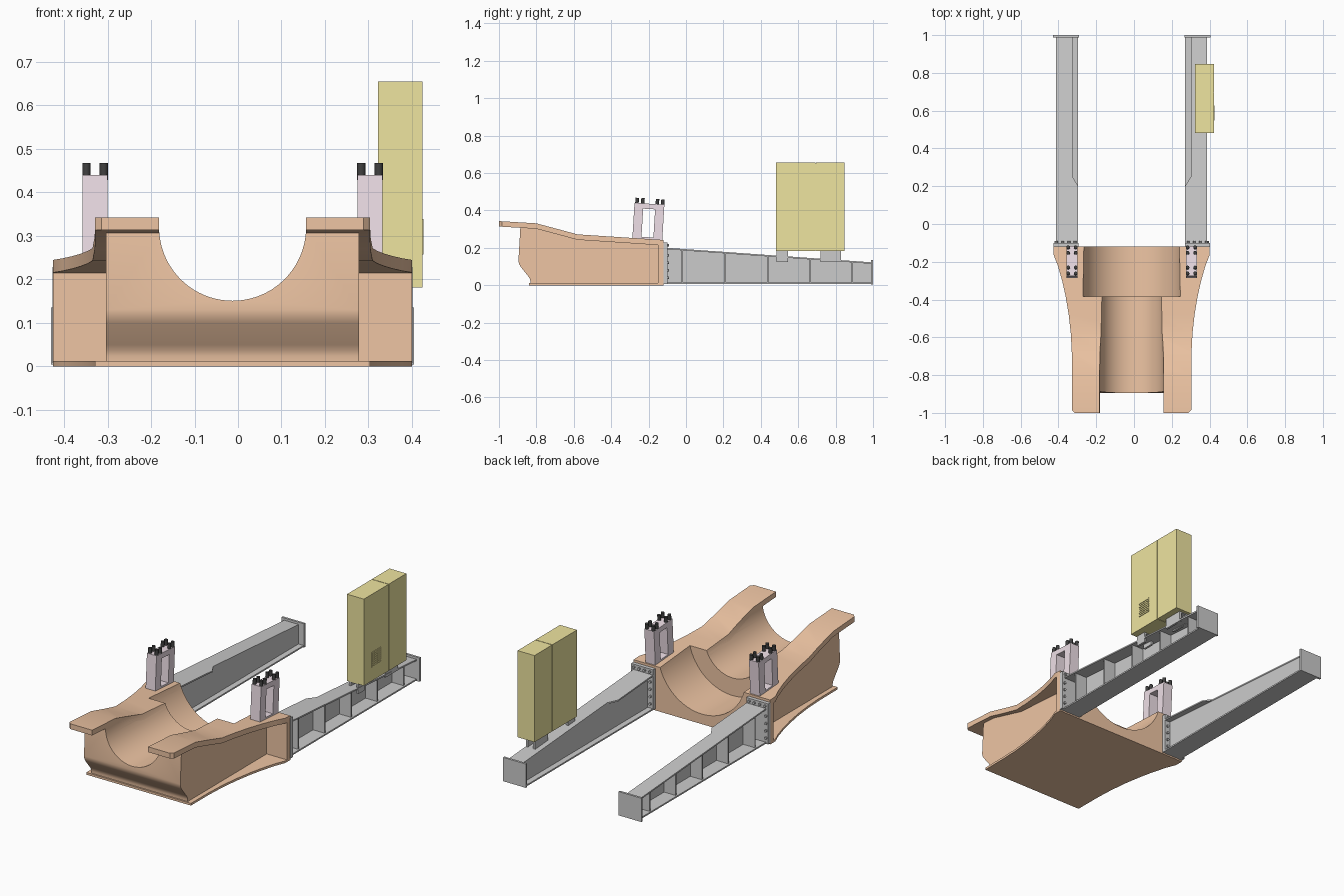
import bpy, bmesh
from math import sin, cos, pi, radians
from mathutils import Matrix, Vector

if "Cube" in bpy.data.objects:
    bpy.data.objects.remove(bpy.data.objects["Cube"])

CX = -0.0125  # symmetry plane of casting and beams


def material(name, rgb):
    m = bpy.data.materials.new(name)
    m.diffuse_color = (*rgb, 1)
    m.use_nodes = True
    m.node_tree.nodes["Principled BSDF"].inputs["Base Color"].default_value = m.diffuse_color
    return m


ORANGE = material("orange_paint", (0.86, 0.56, 0.37))
YELLOW = material("yellow_paint", (0.86, 0.78, 0.35))
PINK = material("pink_paint", (0.86, 0.74, 0.80))
BLACK = material("black_steel", (0.05, 0.05, 0.05))


def loft(bm, rings):
    """Solid through rings of points, closed at both ends."""
    vs = [[bm.verts.new(p) for p in r] for r in rings]
    n = len(vs[0])
    for a, b in zip(vs, vs[1:]):
        for i in range(n):
            bm.faces.new((a[i], a[(i + 1) % n], b[(i + 1) % n], b[i]))
    bm.faces.new(vs[0])
    bm.faces.new(vs[-1][::-1])


def strip(bm, sections):
    """Solid along y from (y, x0, x1, z0, z1) sections."""
    loft(bm, [[(a, y, c), (b, y, c), (b, y, d), (a, y, d)] for y, a, b, c, d in sections])


def box(bm, x0, x1, y0, y1, z0, z1):
    strip(bm, [(y0, x0, x1, z0, z1), (y1, x0, x1, z0, z1)])


def rod(bm, base, axis, r, length, n=14):
    u = Vector((1, 0, 0))
    v = Vector(axis).cross(u)
    ring = [Vector(base) + r * (cos(2 * pi * i / n) * u + sin(2 * pi * i / n) * v) for i in range(n)]
    loft(bm, [ring, [p + Vector(axis) * length for p in ring]])


def finish(bm, name, mat=None):
    bmesh.ops.recalc_face_normals(bm, faces=bm.faces)
    me = bpy.data.meshes.new(name)
    bm.to_mesh(me)
    bm.free()
    ob = bpy.data.objects.new(name, me)
    bpy.context.collection.objects.link(ob)
    if mat:
        me.materials.append(mat)
    return ob


def activate(ob):
    bpy.ops.object.select_all(action='DESELECT')
    ob.select_set(True)
    bpy.context.view_layer.objects.active = ob


def smooth(ob):
    activate(ob)
    bpy.ops.object.shade_smooth_by_angle(angle=radians(32))


def interp(table, t):
    for (a, p), (b, q) in zip(table, table[1:]):
        if t <= b:
            return p + (q - p) * (t - a) / (b - a)
    return table[-1][1]


# Cradle casting: half width and top height along y
WIDTH = [(-1, .301), (-.985, .316), (-.8, .316), (-.68, .317), (-.58, .322), (-.48, .333), (-.38, .35),
         (-.3, .368), (-.22, .391), (-.165, .4125), (-.12, .4125)]
TOP = [(-1, .343), (-.8, .331), (-.58, .272), (-.12, .242)]

bm = bmesh.new()
strip(bm, [(y, CX - w, CX + w, interp(TOP, y) - .029, interp(TOP, y)) for y, w in WIDTH])
flange = finish(bm, "cradle_top_flange", ORANGE)

bm = bmesh.new()
profile = [(-.12, .006), (-.12, .225), (-.58, .256), (-.8, .315), (-.885, .32), (-.896, .13), (-.893, .115),
           (-.885, .10), (-.845, .05), (-.836, .037), (-.832, .024), (-.832, .006)]
loft(bm, [[(CX + s * .291, y, z) for y, z in profile] for s in (-1, 1)])
core = finish(bm, "cradle_core", ORANGE)

# Round trough, narrow at the front and wide at the back
for r, y0, y1 in ((.169, -1.1, -.38), (.265, -.385, 0)):
    bm = bmesh.new()
    arc = [(CX - r * cos(pi * i / 40), .32 - r * sin(pi * i / 40)) for i in range(41)]
    arc += [(CX + r, .6), (CX - r, .6)]
    loft(bm, [[(x, y, z) for x, z in arc] for y in (y0, y1)])
    cutter = finish(bm, "trough_cutter")
    cutter.hide_render = True
    for ob in (flange, core):
        activate(ob)
        mod = ob.modifiers.new("trough", 'BOOLEAN')
        mod.operation, mod.solver, mod.object = 'DIFFERENCE', 'EXACT', cutter
        bpy.ops.object.modifier_apply(modifier=mod.name)
    bpy.data.objects.remove(cutter)
smooth(flange)
smooth(core)

# Bottom plate and rear mounting pads
bm = bmesh.new()
strip(bm, [(y, CX - w, CX + w, 0, .012) for y, w in [(-.84, .316)] + WIDTH[3:]])
smooth(finish(bm, "cradle_bottom_plate", ORANGE))

bm = bmesh.new()
for s in (-1, 1):
    a, b = sorted((CX + s * .28, CX + s * .4125))
    box(bm, a, b, -.15, -.12, .002, .236)
finish(bm, "cradle_rear_pads", ORANGE)


# Rear beams: channel section, open outwards with stiffeners
def beam_top(y):
    return .2 - .078 * (y + .1) / 1.1


for s, side in ((-1, "left"), (1, "right")):
    def span(a, b):
        return sorted((CX + s * a, CX + s * b))

    bm = bmesh.new()
    strip(bm, [(y, *span(a, .4), beam_top(y) - .008, beam_top(y))
               for y, a in ((-.105, .283), (.2, .283), (.25, .313), (.99, .313))])
    box(bm, *span(.283, .4), -.105, .99, .008, .016)
    strip(bm, [(y, *span(.314, .322), .012, beam_top(y) - .004) for y in (-.105, .99)])
    for y in (-.02, .21, .437, .663, .89):
        box(bm, *span(.32, .392), y - .004, y + .004, .012, beam_top(y) - .004)
    box(bm, *span(.28, .4175), .988, 1, .005, .135)
    box(bm, *span(.282, .414), -.121, -.1, .008, .229)
    finish(bm, side + "_beam")

    bm = bmesh.new()
    spots = [(x, .214) for x in (.3, .332, .364, .396)]
    spots += [(x, z) for x in (.297, .402) for z in (.04, .08, .12, .16)]
    for x, z in spots:
        rod(bm, (CX + s * x, -.102, z), (0, 1, 0), .007, .011, 10)
    smooth(finish(bm, side + "_beam_bolts"))

    # Tilted window bracket with eight studs
    place = Matrix.Translation((CX + s * .316, -.207, .243)) @ Matrix.Rotation(-.06, 4, 'X')
    bm = bmesh.new()
    for y in (-1, 1):
        a, b = sorted((y * .032, y * .08))
        box(bm, -.029, .029, a, b, -.012, .193)
    box(bm, -.029, .029, -.034, .034, .165, .193)
    box(bm, -.029, .029, -.034, .034, -.012, .014)
    finish(bm, side + "_bracket", PINK).matrix_world = place

    bm = bmesh.new()
    for x in (-.02, .02):
        for y in (-.067, -.036, .042, .071):
            rod(bm, (x, y, .19), (0, 0, 1), .0095, .031)
    studs = finish(bm, side + "_bracket_studs", BLACK)
    studs.matrix_world = place
    smooth(studs)

# Cabinet on the right beam
bm = bmesh.new()
box(bm, .322, .424, .481, .693, .182, .655)
box(bm, .322, .424, .696, .848, .182, .655)
box(bm, .326, .42, .69, .70, .186, .65)
finish(bm, "cabinet", YELLOW)

bm = bmesh.new()
for i in range(8):
    z = .257 + i * .0108
    box(bm, .42, .427, .548, .628, z, z + .006)
for y in (.548, .574, .600, .625):
    box(bm, .42, .426, y, y + .003, .257, .339)
finish(bm, "cabinet_vent", YELLOW)

bm = bmesh.new()
for y0, y1 in ((.485, .545), (.72, .83)):
    for x in (.33, .375):
        box(bm, x, x + .012, y0, y1, .125, .184)
    box(bm, .33, .387, y0, y1, .177, .184)
finish(bm, "cabinet_feet")
